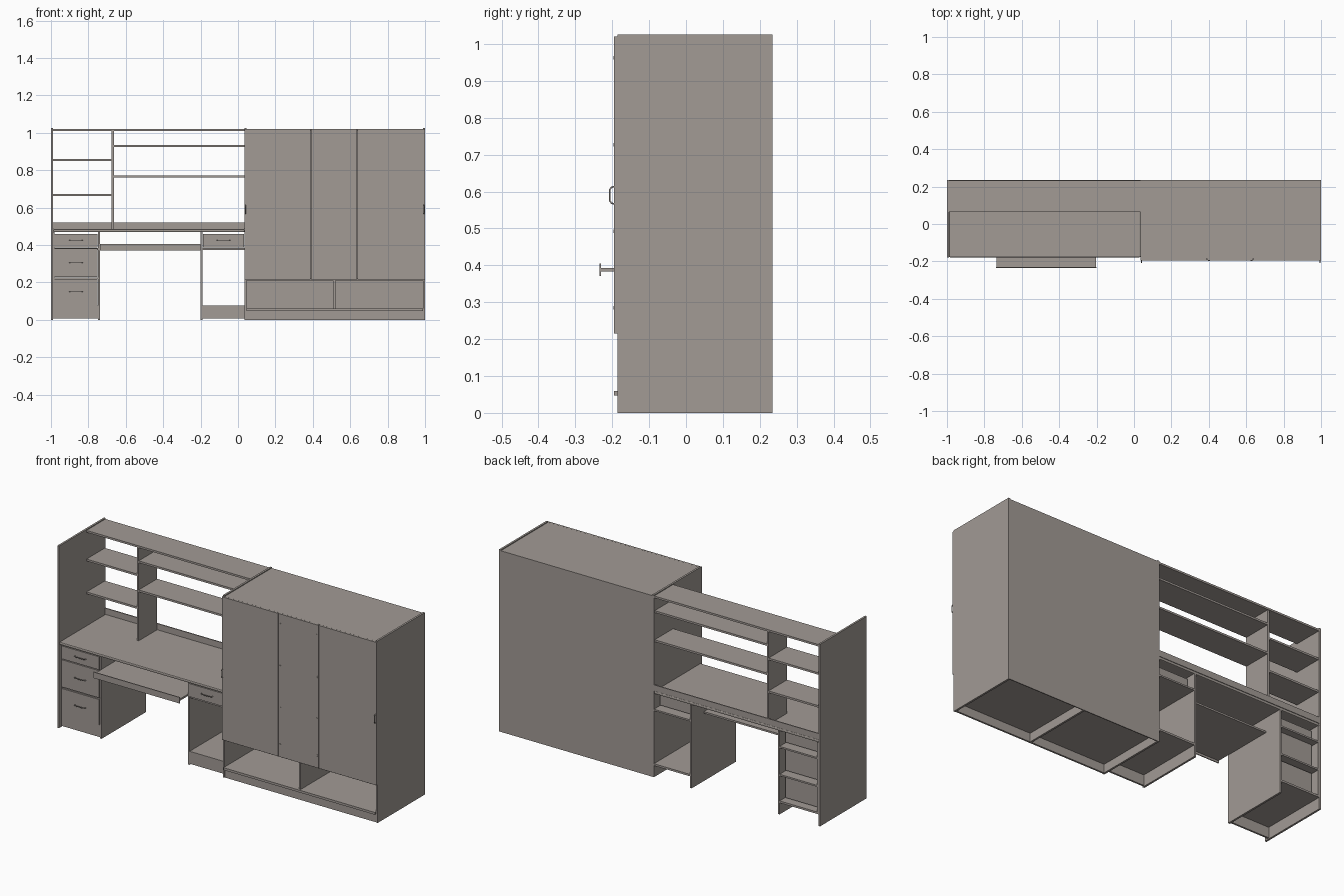
import bpy, math
from mathutils import Vector

if "Cube" in bpy.data.objects:
    bpy.data.objects.remove(bpy.data.objects["Cube"])

mat = bpy.data.materials.new("warm grey")
mat.diffuse_color = (0.36, 0.325, 0.30, 1)
mat.use_nodes = True
mat.node_tree.nodes["Principled BSDF"].inputs["Base Color"].default_value = mat.diffuse_color


def box(name, x0, x1, y0, y1, z0, z1):
    v = [(x, y, z) for x in (x0, x1) for y in (y0, y1) for z in (z0, z1)]
    f = [(0, 1, 3, 2), (4, 6, 7, 5), (0, 4, 5, 1), (2, 3, 7, 6), (0, 2, 6, 4), (1, 5, 7, 3)]
    me = bpy.data.meshes.new(name)
    me.from_pydata(v, [], f)
    me.materials.append(mat)
    ob = bpy.data.objects.new(name, me)
    bpy.context.collection.objects.link(ob)
    return ob


def handle(name, centre, along, half, reach, r):
    # bowed tube handle standing off a front face towards -y
    cu = bpy.data.curves.new(name, 'CURVE')
    cu.dimensions = '3D'
    cu.bevel_depth = r
    cu.bevel_resolution = 1
    cu.use_fill_caps = True
    c, a, out = Vector(centre), Vector(along), Vector((0, -1, 0))
    pts = [(-1, 0), (-0.95, 0.6), (-0.65, 1), (0.65, 1), (0.95, 0.6), (1, 0)]
    sp = cu.splines.new('POLY')
    sp.points.add(len(pts) - 1)
    for p, (s, d) in zip(sp.points, pts):
        p.co = (*(c + a * s * half + out * d * reach), 1)
    cu.materials.append(mat)
    bpy.context.collection.objects.link(bpy.data.objects.new(name, cu))


T = 0.011          # board thickness
BACK = 0.235

# --- wardrobe carcass ---
WX0, WX1, WF = 0.035, 1.0, -0.185
box("wardrobe_left_side", WX0, WX0 + T, WF, BACK, 0, 1.025)
box("wardrobe_right_side", WX1 - T, WX1, WF, BACK, 0, 1.025)
ix0, ix1 = WX0 + T, WX1 - T
box("wardrobe_back", ix0, ix1, BACK - 0.005, BACK, 0, 1.02)
box("wardrobe_top", ix0, ix1, WF, BACK - 0.005, 1.009, 1.02)
box("wardrobe_middle_shelf", ix0, ix1, WF, BACK - 0.005, 0.209, 0.22)
box("wardrobe_floor", ix0, ix1, WF, BACK - 0.005, 0.048, 0.06)
box("wardrobe_floor_lip", ix0, ix1, WF - 0.01, WF, 0.047, 0.06)
box("wardrobe_plinth", ix0, ix1, WF + 0.002, WF + 0.012, 0, 0.048)
box("wardrobe_foot_divider", 0.509, 0.52, WF + 0.012, BACK - 0.005, 0, 0.048)
box("wardrobe_lower_divider", 0.509, 0.52, WF, BACK - 0.005, 0.06, 0.209)

# --- doors, hinge screws and handles ---
for i, (a, b) in enumerate([(0.036, 0.387), (0.390, 0.637), (0.640, 0.999)]):
    box(f"door_{i + 1}", a, b, WF - 0.01, WF - 0.0005, 0.215, 1.02)
for x in (0.40, 0.628):
    for z in (0.963, 0.727, 0.492, 0.285):
        bpy.ops.mesh.primitive_cylinder_add(vertices=12, radius=0.005, depth=0.003,
                                            location=(x, WF - 0.0105, z),
                                            rotation=(math.pi / 2, 0, 0))
        bpy.context.object.name = "hinge_screw"
        bpy.context.object.data.materials.append(mat)
for x in (0.040, 0.994):
    handle("door_handle", (x, WF - 0.01, 0.59), (0, 0, 1), 0.023, 0.0115, 0.0025)

# --- desk side panel, worktop and back strip ---
box("desk_side_panel", -1.0, -1 + T, -0.18, BACK, 0, 1.025)
DX0, DX1 = -1 + T, WX0
top = box("worktop", DX0, DX1, -0.178, BACK, 0.469, 0.485)
bv = top.modifiers.new("front_edge", 'BEVEL')      # softened front edge
bv.width, bv.segments = 0.005, 2
box("worktop_back_strip", DX0, DX1, BACK - 0.006, BACK, 0.485, 0.52)

# --- open shelving above the worktop ---
SF, SB = 0.065, 0.229
box("hutch_top", DX0, DX1, SF, BACK - 0.002, 1.009, 1.02)
box("hutch_divider", -0.675, -0.664, SF, SB, 0.485, 1.009)
for z in (0.668, 0.853):
    box("left_shelf", DX0, -0.675, SF, SB, z - T / 2, z + T / 2)
for z in (0.766, 0.930):
    box("right_shelf", -0.664, DX1, SF, SB, z - T / 2, z + T / 2)

# --- drawer pedestals ---
PF = -0.16


def drawer(x0, x1, z0, z1, hz):
    box("drawer_front", x0, x1, PF - 0.004, PF + 0.006, z0, z1)
    m, a, b = 0.008, z0 + 0.008, z1 - 0.008
    box("drawer_side", x0 + m, x0 + m + 0.006, PF + 0.006, 0.19, a, b)
    box("drawer_side", x1 - m - 0.006, x1 - m, PF + 0.006, 0.19, a, b)
    box("drawer_back", x0 + m, x1 - m, 0.19, 0.196, a, b)
    box("drawer_bottom", x0 + m, x1 - m, PF + 0.006, 0.19, a, a + 0.004)
    handle("drawer_handle", ((x0 + x1) / 2, PF - 0.004, hz), (1, 0, 0), 0.034, 0.011, 0.0025)


box("left_pedestal_side", -0.748, -0.737, PF, BACK, 0, 0.469)
box("left_pedestal_liner", DX0, -0.982, PF, BACK, 0.07, 0.469)
box("right_pedestal_side", -0.2, -0.189, PF, BACK, 0, 0.469)
for side, x0, x1 in (("left", DX0, -0.748), ("right", -0.189, WX0)):
    box(side + "_pedestal_floor", x0, x1, PF, BACK, 0.065, 0.076)
    box(side + "_pedestal_plinth", x0, x1, PF, PF + 0.01, 0.006, 0.065)
    box(side + "_pedestal_rail", x0, x1, PF + 0.006, BACK, 0.374, 0.383)
box("left_pedestal_lower_rail", DX0, -0.748, PF + 0.006, BACK, 0.217, 0.226)
for z0, z1, hz in ((0.386, 0.459, 0.425), (0.228, 0.381, 0.305), (0.074, 0.219, 0.15)):
    drawer(-0.982, -0.75, z0, z1, hz)
drawer(-0.187, 0.032, 0.386, 0.459, 0.425)

# --- pull-out keyboard tray with front lip ---
box("keyboard_tray", -0.735, -0.202, -0.230, 0.13, 0.383, 0.393)
box("keyboard_tray_lip", -0.737, -0.2, -0.235, -0.230, 0.371, 0.405)
